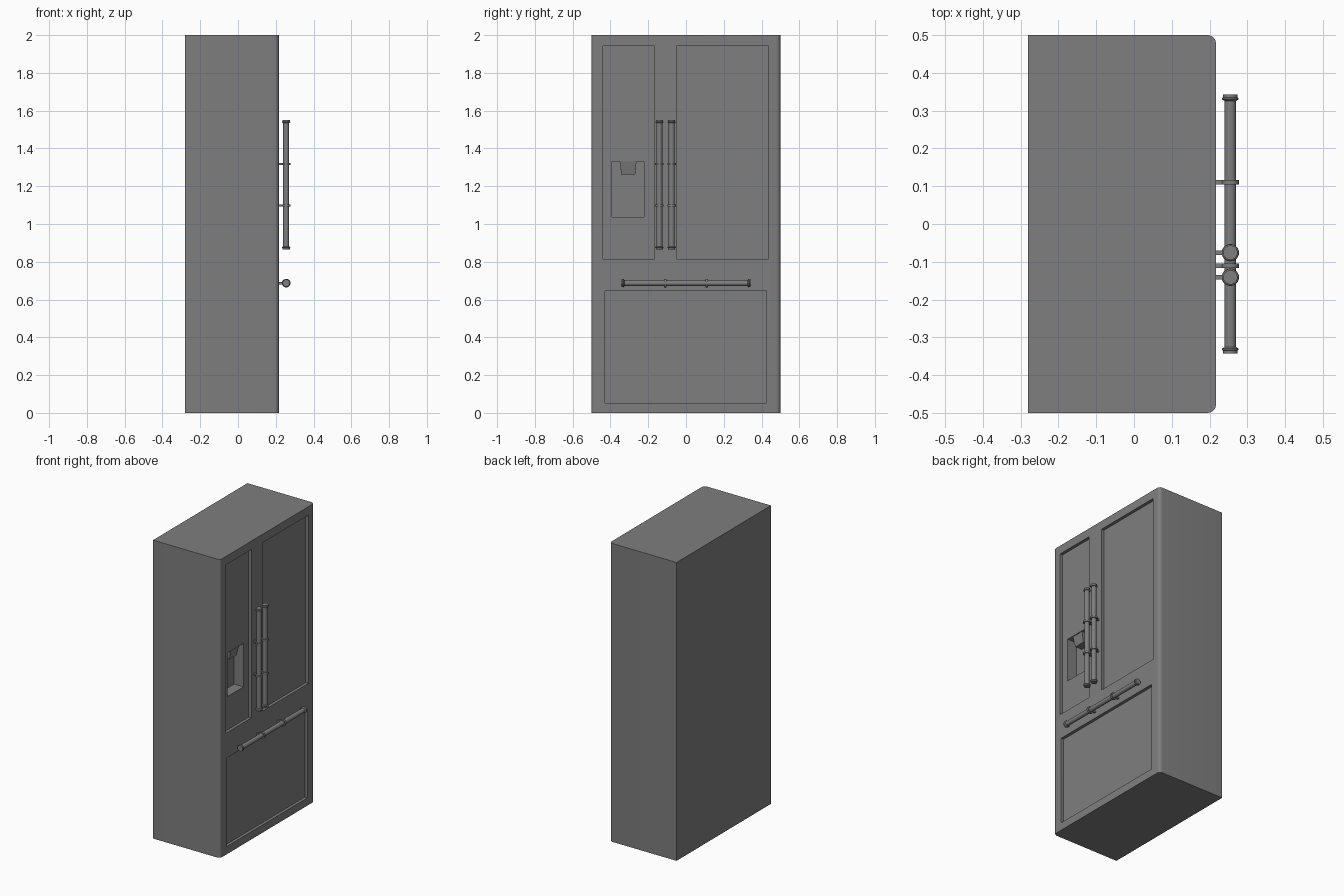
import bpy, bmesh, math
from mathutils import Vector, Matrix

if "Cube" in bpy.data.objects:
    bpy.data.objects.remove(bpy.data.objects["Cube"])

steel = bpy.data.materials.new("grey steel")
steel.diffuse_color = (0.21, 0.21, 0.21, 1)
steel.use_nodes = True
steel.node_tree.nodes["Principled BSDF"].inputs["Base Color"].default_value = steel.diffuse_color
FRONT = 0.217   # x of the door plane


def make(name, bm, smooth=False):
    bmesh.ops.recalc_face_normals(bm, faces=bm.faces)
    me = bpy.data.meshes.new(name)
    bm.to_mesh(me)
    bm.free()
    ob = bpy.data.objects.new(name, me)
    bpy.context.collection.objects.link(ob)
    me.materials.append(steel)
    if smooth:
        bpy.ops.object.select_all(action='DESELECT')
        bpy.context.view_layer.objects.active = ob
        ob.select_set(True)
        bpy.ops.object.shade_smooth_by_angle(angle=math.radians(35))
    return ob


def add_box(bm, lo, hi):
    lo, hi = Vector(lo), Vector(hi)
    m = Matrix.Translation((lo + hi) / 2) @ Matrix.Diagonal((*(hi - lo), 1))
    return bmesh.ops.create_cube(bm, size=1, matrix=m)["verts"]


def add_lathe(bm, profile, matrix, seg=24):
    # closed surface of revolution around local z, from (radius, height) points
    rings = []
    for r, h in profile:
        rings.append([bm.verts.new(matrix @ Vector((r * math.cos(a), r * math.sin(a), h)))
                      for a in (2 * math.pi * i / seg for i in range(seg))])
    for a, b in zip(rings, rings[1:]):
        for i in range(seg):
            j = (i + 1) % seg
            bm.faces.new((a[i], a[j], b[j], b[i]))
    bm.faces.new(rings[0][::-1])
    bm.faces.new(rings[-1])


# cabinet with rounded vertical front edges
bm = bmesh.new()
add_box(bm, (-0.28, -0.5, 0), (FRONT, 0.5, 2))
edges = [e for e in bm.edges if all(v.co.x > 0.2 for v in e.verts)
         and abs(e.verts[0].co.z - e.verts[1].co.z) > 1]
bmesh.ops.bevel(bm, geom=edges, offset=0.022, segments=5, profile=0.5, affect='EDGES')
cabinet = make("cabinet", bm)

# recessed door panels, drawer panel and dispenser niche: (y0, y1, z0, z1, depth)
cuts = {
    "left_door_recess": (-0.44, -0.168, 0.815, 1.943, 0.02),
    "right_door_recess": (-0.05, 0.436, 0.815, 1.943, 0.02),
    "drawer_recess": (-0.43, 0.426, 0.052, 0.645, 0.02),
    "dispenser_niche": (-0.392, -0.222, 1.038, 1.33, 0.09),
}
cutters = []
for name, (y0, y1, z0, z1, d) in cuts.items():
    bm = bmesh.new()
    add_box(bm, (FRONT - d, y0, z0), (FRONT + 0.05, y1, z1))
    c = make(name, bm)
    c.hide_render = True
    cutters.append(c)
    mod = cabinet.modifiers.new(name, 'BOOLEAN')
    mod.operation, mod.solver, mod.object = 'DIFFERENCE', 'EXACT', c
bpy.context.view_layer.objects.active = cabinet
cabinet.select_set(True)
for name in cuts:
    bpy.ops.object.modifier_apply(modifier=name)
for c in cutters:
    bpy.data.objects.remove(c)
bpy.ops.object.shade_smooth_by_angle(angle=math.radians(35))

# tapered dispenser spout hanging from the niche ceiling
bm = bmesh.new()
verts = add_box(bm, (FRONT - 0.095, -0.35, 1.262), (FRONT - 0.025, -0.262, 1.333))
for v in verts:
    if v.co.z < 1.3:
        v.co.y = -0.306 + (v.co.y + 0.306) * 0.84
        if v.co.x > 0.16:
            v.co.x -= 0.015
make("dispenser_spout", bm)

# bar handles with flanged end caps
half = 0.343
end = [(0.019, half), (0.019, half - 0.008), (0.022, half - 0.010),
       (0.022, half - 0.013), (0.0155, half - 0.017)]
profile = [(r, -h) for r, h in end] + [(r, h) for r, h in reversed(end)]
ring = [(0.023, -0.006), (0.023, 0.006)]


def handle(name, y, z, turn):
    base = Matrix.Translation((0.255, y, z)) @ Matrix.Rotation(turn, 4, 'X')
    bm = bmesh.new()
    add_lathe(bm, profile, base)
    make(name + "_bar", bm, True)
    # two clamp rings, each with a stem reaching the door
    bm = bmesh.new()
    for s in (-0.11, 0.11):
        m = base @ Matrix.Translation((0, 0, s))
        add_lathe(bm, ring, m)
        stem = add_box(bm, (FRONT - 0.255 - 0.003, -0.006, -0.006), (-0.018, 0.006, 0.006))
        bmesh.ops.transform(bm, matrix=m, verts=stem)
    make(name + "_brackets", bm, True)


handle("left_door_handle", -0.141, 1.208, 0)
handle("right_door_handle", -0.076, 1.208, 0)
handle("drawer_handle", 0.0, 0.687, math.pi / 2)
